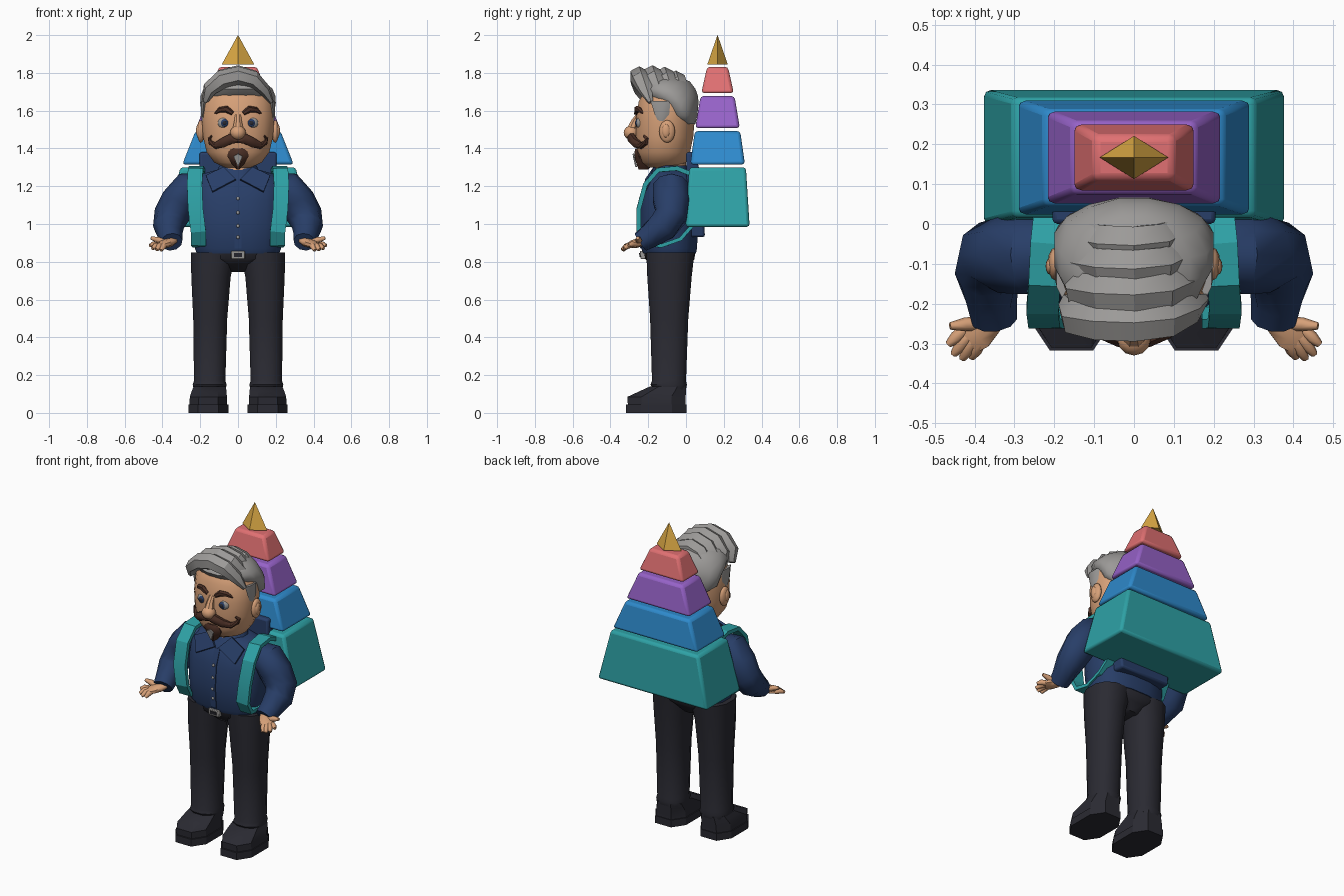
import bpy, bmesh, math
from mathutils import Vector


def colour(name, r, g, b):
    m = bpy.data.materials.new(name)
    m.diffuse_color = [((c / 255 + 0.055) / 1.055) ** 2.4 for c in (r, g, b)] + [1]
    return m


SKIN = colour("skin", 214, 160, 120)
GREY = colour("grey", 156, 154, 152)
NAVY = colour("navy", 40, 62, 104)
COAL = colour("charcoal", 42, 42, 50)
BROWN = colour("brown", 76, 48, 38)
TEAL = colour("teal", 46, 162, 166)
BLUE = colour("blue", 46, 138, 204)
PURPLE = colour("purple", 150, 98, 200)
PINK = colour("pink", 224, 112, 114)
GOLD = colour("gold", 218, 168, 68)


def finish(name, bm, mat, mirror=False, angle=40, bevel=0):
    bmesh.ops.recalc_face_normals(bm, faces=bm.faces)
    me = bpy.data.meshes.new(name)
    bm.to_mesh(me)
    bm.free()
    ob = bpy.data.objects.new(name, me)
    bpy.context.collection.objects.link(ob)
    me.materials.append(mat)
    bpy.ops.object.select_all(action='DESELECT')
    ob.select_set(True)
    bpy.context.view_layer.objects.active = ob
    if angle:
        bpy.ops.object.shade_smooth_by_angle(angle=math.radians(angle))
    if bevel:
        b = ob.modifiers.new("bevel", 'BEVEL')
        b.width, b.segments = bevel, 2
    if mirror:
        ob.modifiers.new("mirror", 'MIRROR')
    return ob


def section(n, power=1, half=True):
    """Unit cross-section with n sides; power below 1 makes it boxier."""
    pts = []
    for i in range(n):
        a = 2 * math.pi * (i + (0.5 if half else 0)) / n
        pts.append([math.copysign(abs(v) ** power if abs(v) > 1e-6 else 0, v)
                    for v in (math.cos(a), math.sin(a))])
    top = max(p[0] for p in pts)
    return [(u / top, v / top) for u, v in pts]


def skin_rings(bm, rings):
    loops = [[bm.verts.new(p) for p in r] for r in rings]
    n = len(loops[0])
    for a, b in zip(loops, loops[1:]):
        for i in range(n):
            bm.faces.new((a[i], a[(i + 1) % n], b[(i + 1) % n], b[i]))
    bm.faces.new(loops[0])
    bm.faces.new(loops[-1])


def loft(name, rings, mat, n=12, power=1, half=True, **kw):
    """Rings are (z, centre x, half width, y front, y back)."""
    bm = bmesh.new()
    sec = section(n, power, half)
    skin_rings(bm, [[(cx + hx * u, (y0 + y1) / 2 + (y1 - y0) / 2 * v, z) for u, v in sec]
                    for z, cx, hx, y0, y1 in rings])
    return finish(name, bm, mat, **kw)


def sweep(name, path, radii, mat, axis=(0, 1, 0), n=8, **kw):
    """Tube along path; radii are (along axis, across axis) at each point."""
    bm = bmesh.new()
    P, ax, rings = [Vector(p) for p in path], Vector(axis), []
    for i, p in enumerate(P):
        t = (P[min(i + 1, len(P) - 1)] - P[max(i - 1, 0)]).normalized()
        s = (ax - t * ax.dot(t)).normalized()
        w = s.cross(t)
        a, b = radii[i]
        rings.append([p + s * a * u + w * b * v for u, v in section(n)])
    skin_rings(bm, rings)
    return finish(name, bm, mat, **kw)


def ball(name, loc, r, mat, **kw):
    bm = bmesh.new()
    bmesh.ops.create_uvsphere(bm, u_segments=12, v_segments=8, radius=1)
    for v in bm.verts:
        v.co = Vector((loc[i] + r[i] * v.co[i] for i in range(3)))
    return finish(name, bm, mat, **kw)


def plate(name, pts, thick, mat, **kw):
    bm = bmesh.new()
    bm.faces.new([bm.verts.new(p) for p in pts])
    ob = finish(name, bm, mat, angle=0, **kw)
    s = ob.modifiers.new("solid", 'SOLIDIFY')
    s.thickness, s.offset = thick, 0
    return ob


# Stacked pyramid backpack
for name, mat, z0, z1, bx, by, tx, ty in [
        ("pack_base_tier", TEAL, 0.985, 1.30, 0.38, 0.17, 0.305, 0.15),
        ("pack_second_tier", BLUE, 1.315, 1.492, 0.295, 0.145, 0.225, 0.12),
        ("pack_third_tier", PURPLE, 1.508, 1.677, 0.222, 0.118, 0.155, 0.09),
        ("pack_fourth_tier", PINK, 1.693, 1.832, 0.155, 0.086, 0.10, 0.055)]:
    loft(name, [(z0, 0, bx, 0.167 - by, 0.167 + by), (z1, 0, tx, 0.167 - ty, 0.167 + ty)],
         mat, n=4, angle=30, bevel=0.016)
loft("pack_tip", [(1.845, 0, 0.086, 0.113, 0.221), (2.0, 0, 0.0005, 0.1665, 0.1675)],
     GOLD, n=4, half=False, angle=0)
loft("pack_back_pad", [(0.93, 0, 0.17, 0.02, 0.10), (1.2, 0, 0.20, 0.005, 0.09),
                       (1.38, 0, 0.205, 0.0, 0.05)], NAVY, n=4, angle=30, bevel=0.012)
sweep("pack_strap", [(.21, .04, 1.26), (.22, -.05, 1.295), (.225, -.15, 1.285), (.23, -.215, 1.21),
                     (.225, -.25, 1.08), (.21, -.25, .96), (.21, -.215, .895), (.215, -.13, .885),
                     (.215, -.03, .92), (.2, .04, 1.0)],
      [(.04, .012)] * 7 + [(.025, .01)] * 3, TEAL, axis=(1, 0, 0), n=4, mirror=True, angle=25)

# Shoes, trousers and belt
loft("shoe_sole", [(0, .157, .106, -.317, .002), (.045, .157, .106, -.317, .002)], COAL,
     n=8, power=.75, mirror=True, angle=30)
loft("shoe_upper", [(.045, .157, .1, -.308, -.002), (.085, .157, .098, -.31, -.002),
                    (.115, .153, .092, -.245, 0), (.14, .15, .085, -.19, 0)], COAL,
     n=8, power=.75, mirror=True, angle=30)
loft("trouser_leg", [(.125, .15, .084, -.175, .0), (.15, .15, .09, -.188, .005),
                     (.17, .15, .083, -.18, .0), (.5, .147, .09, -.19, .012),
                     (.72, .143, .104, -.205, .03), (.85, .13, .12, -.21, .045)], COAL,
     n=12, power=.85, mirror=True)
loft("hips", [(.745, 0, .05, -.14, -.01), (.79, 0, .13, -.19, .025), (.815, 0, .2, -.215, .045),
              (.865, 0, .215, -.225, .05)], COAL, n=12, power=.85)
loft("belt_buckle", [(.815, 0, .036, -.24, -.21), (.857, 0, .036, -.245, -.21)], GREY, n=4, bevel=.004)
loft("buckle_centre", [(.826, 0, .021, -.245, -.22), (.846, 0, .021, -.249, -.22)], COAL, n=4)

# Shirt
loft("shirt_body", [(.845, 0, .218, -.226, .053), (.87, 0, .228, -.237, .058),
                    (1.0, 0, .236, -.248, .065), (1.13, 0, .24, -.237, .065),
                    (1.22, 0, .235, -.205, .05), (1.265, 0, .19, -.175, .035),
                    (1.29, 0, .1, -.16, .01)], NAVY, n=16, power=.8)
sweep("shirt_placket", [(0, -.236, .87), (0, -.247, 1.0), (0, -.236, 1.13), (0, -.2, 1.225)],
      [(.018, .006)] * 4, NAVY, axis=(1, 0, 0), n=4, angle=25)
for i, (y, z) in enumerate([(-.245, .93), (-.249, .99), (-.246, 1.06), (-.239, 1.135)]):
    ball(f"shirt_button_{i}", (0, y - .004, z), (.009, .006, .009), GREY)
plate("collar_flap", [(.012, -.21, 1.235), (.135, -.222, 1.17), (.17, -.18, 1.255), (.075, -.165, 1.3)],
      .014, NAVY, mirror=True)
loft("collar_band", [(1.26, 0, .12, -.185, .02), (1.31, 0, .098, -.155, .005)], NAVY)
sweep("sleeve", [(.18, -.075, 1.195), (.265, -.078, 1.185), (.315, -.078, 1.12), (.352, -.078, 1.045),
                 (.368, -.125, .985), (.358, -.195, .935), (.352, -.24, .905)],
      [(.075, .07), (.098, .088), (.095, .09), (.085, .09), (.08, .078), (.062, .062), (.052, .056)],
      NAVY, n=10, mirror=True, angle=45)

# Hands
sweep("palm", [(.35, -.225, .912), (.365, -.25, .902), (.393, -.275, .893), (.415, -.293, .887)],
      [(.02, .032), (.022, .034), (.02, .042), (.013, .036)], SKIN, axis=(0, 0, 1), mirror=True, angle=60)
for i, (bx, by, tx, ty, tz) in enumerate([(.428, -.268, .466, -.302, .885), (.418, -.285, .453, -.327, .87),
                                          (.405, -.296, .431, -.338, .863), (.388, -.3, .407, -.335, .86)]):
    sweep(f"finger_{i}", [(bx, by, .889), ((bx + tx) / 2, (by + ty) / 2, (.9 + tz) / 2), (tx, ty, tz)],
          [(.013, .013), (.014, .014), (.008, .008)], SKIN, axis=(0, 0, 1), n=6, mirror=True, angle=70)
sweep("thumb", [(.385, -.25, .9), (.425, -.252, .917), (.462, -.256, .926)],
      [(.016, .016), (.015, .015), (.008, .008)], SKIN, axis=(0, 0, 1), n=6, mirror=True, angle=70)

# Head
loft("neck", [(1.24, 0, .085, -.17, .0), (1.34, 0, .08, -.17, .0)], SKIN)
loft("head", [(1.3, 0, .07, -.2, -.04), (1.325, 0, .125, -.235, -.0), (1.38, 0, .166, -.258, .022),
              (1.46, 0, .185, -.266, .038), (1.55, 0, .191, -.266, .046), (1.65, 0, .185, -.25, .045),
              (1.72, 0, .145, -.21, .02), (1.75, 0, .07, -.15, -.04)], SKIN, n=20, power=.93, angle=60)
ball("ear", (.197, -.1, 1.49), (.02, .042, .06), SKIN, mirror=True, angle=60)
ball("inner_ear", (.21, -.106, 1.493), (.012, .022, .036), SKIN, mirror=True)
sweep("nose_bridge", [(0, -.255, 1.575), (0, -.272, 1.54), (0, -.29, 1.49)],
      [(.016, .012), (.02, .02), (.03, .028)], SKIN, axis=(1, 0, 0))
ball("nose_tip", (0, -.29, 1.483), (.042, .04, .038), SKIN, angle=60)
ball("eye", (.073, -.238, 1.535), (.036, .027, .034), GREY, mirror=True, angle=60)
ball("iris", (.071, -.258, 1.535), (.021, .01, .021), NAVY, mirror=True, angle=60)
ball("pupil", (.071, -.264, 1.535), (.012, .007, .012), COAL, mirror=True, angle=60)
sweep("eyebrow", [(.028, -.262, 1.585), (.06, -.26, 1.608), (.095, -.245, 1.605), (.122, -.222, 1.583)],
      [(.012, .01), (.014, .016), (.013, .013), (.006, .005)], BROWN, n=6, mirror=True)
sweep("moustache", [(0, -.28, 1.447), (.035, -.287, 1.453), (.08, -.268, 1.43), (.118, -.238, 1.415),
                    (.143, -.212, 1.43), (.15, -.206, 1.452), (.137, -.222, 1.468)],
      [(.018, .018), (.022, .027), (.02, .025), (.016, .017), (.014, .013), (.012, .01), (.006, .005)],
      BROWN, n=8, mirror=True)
loft("goatee", [(1.288, 0, .006, -.25, -.2), (1.32, 0, .034, -.263, -.17), (1.36, 0, .057, -.272, -.2),
                (1.385, 0, .05, -.272, -.22), (1.4, 0, .03, -.268, -.23)], BROWN, n=8)
plate("goatee_streak", [(0, -.264, 1.302), (.024, -.277, 1.358), (0, -.279, 1.372), (-.024, -.277, 1.358)],
      .008, GREY)

# Hair: close cap with four swept locks on top
loft("hair_cap", [(1.53, 0, .13, -.05, .05), (1.575, 0, .19, -.1, .06), (1.64, 0, .2, -.155, .066),
                  (1.675, 0, .199, -.225, .064), (1.715, 0, .183, -.26, .05), (1.755, 0, .14, -.24, .02),
                  (1.78, 0, .07, -.18, -.04)], GREY, n=16, angle=50)
loft("sideburn", [(1.545, .186, .006, -.145, -.115), (1.58, .187, .01, -.16, -.09),
                  (1.65, .18, .014, -.18, -.08)], GREY, n=6, mirror=True)
for i, (y, dz) in enumerate([(-.222, 0), (-.152, .006), (-.087, -.002), (-.028, -.022)]):
    k = 1 - .07 * i
    path = [(-.172 * k, y + .02, 1.655), (-.15 * k, y - .01, 1.715), (-.085 * k, y - .022, 1.765),
            (0, y - .026, 1.785), (.08 * k, y - .016, 1.765), (.14 * k, y + .01, 1.71), (.178 * k, y + .035, 1.645)]
    sweep(f"hair_lock_{i}", [(a, b, c + dz) for a, b, c in path],
          [(.028, .016), (.042, .034), (.047, .043), (.047, .043), (.045, .04), (.036, .028), (.012, .01)],
          GREY, n=6, angle=30)
